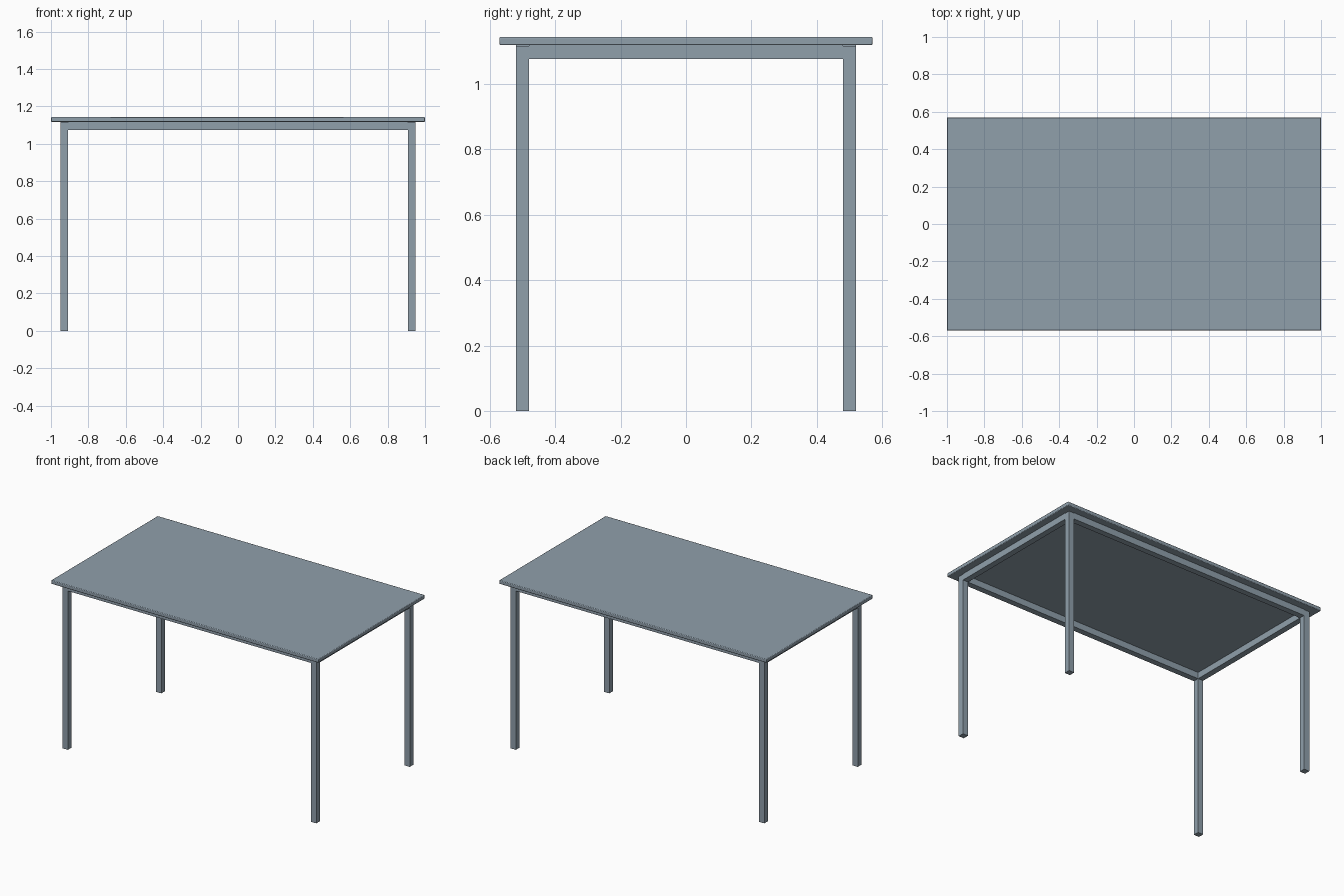
import bpy

cube = bpy.data.objects.get("Cube")
if cube:
    bpy.data.objects.remove(cube, do_unlink=True)

# Single blue-grey finish
finish = bpy.data.materials.new("blue_grey")
finish.use_nodes = True
colour = (0.28, 0.35, 0.41, 1)
finish.diffuse_color = colour
finish.node_tree.nodes["Principled BSDF"].inputs["Base Color"].default_value = colour


def box(name, low, high, bevel=0):
    """Axis-aligned box between two corners, optionally with eased edges."""
    centre = [(a + b) / 2 for a, b in zip(low, high)]
    bpy.ops.mesh.primitive_cube_add(size=1, location=centre)
    obj = bpy.context.object
    obj.name = name
    obj.scale = [b - a for a, b in zip(low, high)]
    bpy.ops.object.transform_apply(location=False, rotation=False, scale=True)
    obj.data.materials.append(finish)
    if bevel:
        mod = obj.modifiers.new("eased_edges", "BEVEL")
        mod.width = bevel
        mod.segments = 2
        bpy.ops.object.shade_smooth_by_angle()
    return obj


HALF_X, HALF_Y = 0.95, 0.52   # outer faces of the frame
T = 0.04                      # tube thickness
RAIL_LOW, TOP_LOW, TOP_HIGH = 1.075, 1.118, 1.143

# Table top
box("table_top", (-1, -0.57, TOP_LOW), (1, 0.57, TOP_HIGH), bevel=0.004)

# Legs
for sx, side in ((-1, "right"), (1, "left")):
    for sy, end in ((-1, "front"), (1, "back")):
        x, y = sx * (HALF_X - T / 2), sy * (HALF_Y - T / 2)
        box(f"{end}_{side}_leg", (x - T / 2, y - T / 2, 0),
            (x + T / 2, y + T / 2, TOP_LOW - 0.003))

# Long rails between the legs
for sy, end in ((-1, "front"), (1, "back")):
    y = sy * (HALF_Y - T / 2)
    box(f"{end}_rail", (T - HALF_X, y - T / 2, RAIL_LOW),
        (HALF_X - T, y + T / 2, TOP_LOW))

# Short rails between the legs
for sx, side in ((-1, "right"), (1, "left")):
    x = sx * (HALF_X - T / 2)
    box(f"{side}_rail", (x - T / 2, T - HALF_Y, RAIL_LOW),
        (x + T / 2, HALF_Y - T, TOP_LOW))
